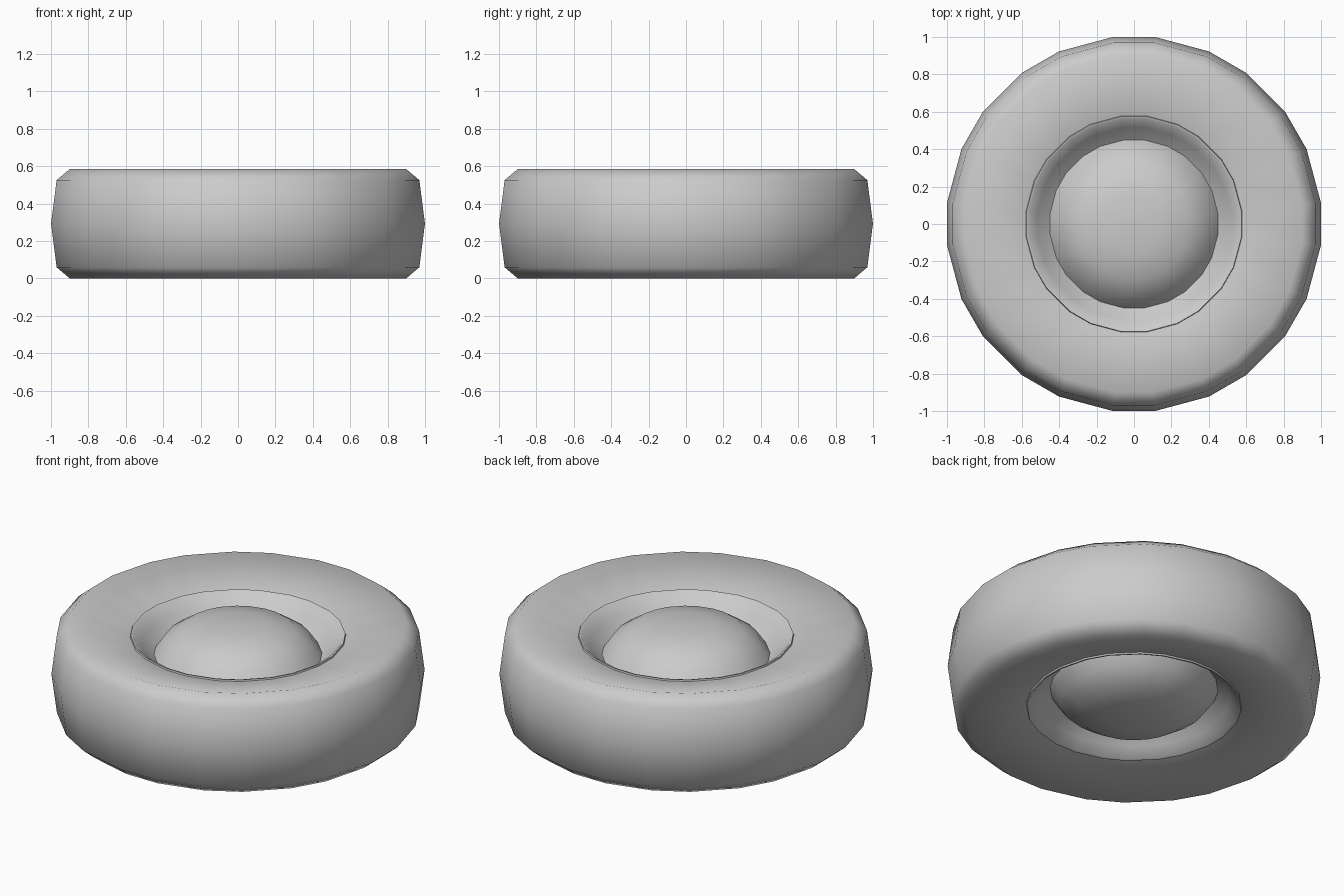
import bpy
import bmesh
from math import radians, cos, sin

HALF = 0.2925  # half of the wheel's thickness

old = bpy.data.objects.get("Cube")
if old:
    bpy.data.objects.remove(old, do_unlink=True)

grey = bpy.data.materials.new("plain_grey")
grey.use_nodes = True
grey.diffuse_color = (0.6, 0.6, 0.6, 1)
grey.node_tree.nodes["Principled BSDF"].inputs["Base Color"].default_value = (0.6, 0.6, 0.6, 1)

# Twelve pairs of spokes give the slightly uneven 24-sided outline
ANGLES = [radians(30 * k + s * 6.5) for k in range(12) for s in (-1, 1)]


def lathe(name, profile, smooth_angle):
    """Spin the upper half (radius, height above mid-plane), then mirror it down."""
    bm = bmesh.new()
    rings = [[bm.verts.new((r * cos(a), r * sin(a), z)) for a in ANGLES] for r, z in profile]
    n = len(ANGLES)
    for low, high in zip(rings, rings[1:]):
        for i in range(n):
            j = (i + 1) % n
            bm.faces.new((low[i], low[j], high[j], high[i]))
    bmesh.ops.remove_doubles(bm, verts=bm.verts[:], dist=0.0001)
    mesh = bpy.data.meshes.new(name)
    bm.to_mesh(mesh)
    bm.free()
    mesh.materials.append(grey)
    obj = bpy.data.objects.new(name, mesh)
    bpy.context.collection.objects.link(obj)
    obj.location.z = HALF
    bpy.ops.object.select_all(action="DESELECT")
    obj.select_set(True)
    bpy.context.view_layer.objects.active = obj
    bpy.ops.object.shade_smooth_by_angle(angle=radians(smooth_angle))
    mirror = obj.modifiers.new("both_sides", "MIRROR")
    mirror.use_axis = (False, False, True)
    return obj


# Tyre: tread, rounded shoulder and a sidewall dipping towards the rim
lathe("tyre", [(1.006, 0), (0.976, 0.233), (0.905, HALF), (0.582, 0.213)], 80)

# Rim: thin raised lip and a sloping wall
lathe("wheel_rim", [(0.583, 0.208), (0.579, 0.221), (0.566, 0.218),
                    (0.52, 0.163), (0.453, 0.107)], 50)

# Hub: rounded cap filling the middle
lathe("hub_dome", [(0.453, 0.107), (0.4, 0.185), (0.3, 0.253),
                   (0.16, 0.283), (0, 0.291)], 60)
